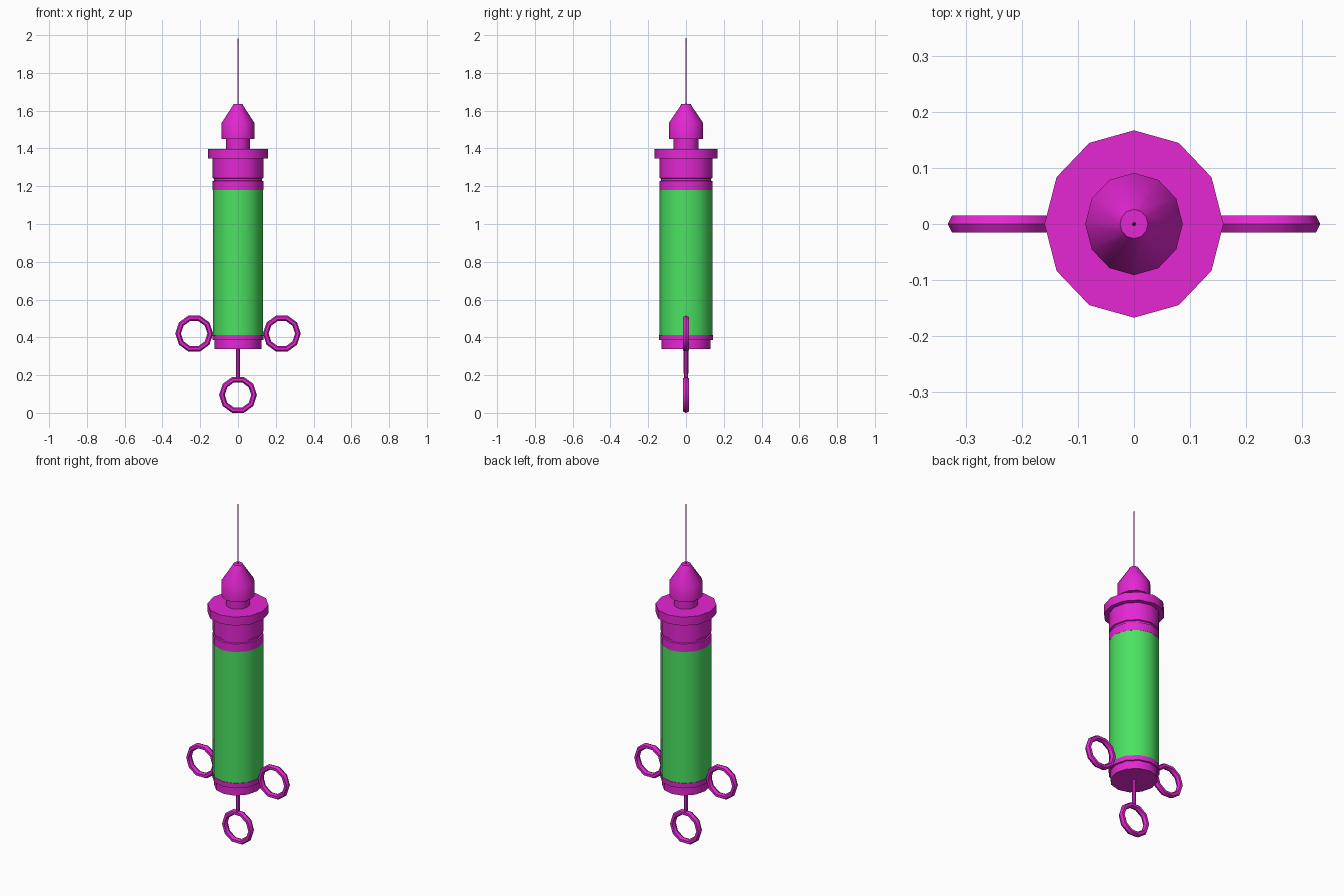
import bpy, bmesh
from math import radians, pi, cos, sin

if "Cube" in bpy.data.objects:
    bpy.data.objects.remove(bpy.data.objects["Cube"], do_unlink=True)

SQUASH = 0.955  # the barrel is slightly narrower in x than in y


def material(name, rgb):
    m = bpy.data.materials.new(name)
    m.use_nodes = True
    m.diffuse_color = (*rgb, 1)
    m.node_tree.nodes["Principled BSDF"].inputs["Base Color"].default_value = (*rgb, 1)
    return m


magenta = material("magenta", (0.78, 0.02, 0.65))
green = material("green", (0.07, 0.76, 0.12))


def finish(obj, mat):
    obj.data.materials.append(mat)
    bpy.ops.object.select_all(action="DESELECT")
    obj.select_set(True)
    bpy.context.view_layer.objects.active = obj
    bpy.ops.object.shade_smooth_by_angle(angle=radians(40))
    return obj


def lathe(name, profile, mat, sides=12):
    """Closed solid turned around z from (radius, height) points, bottom first."""
    bm = bmesh.new()
    rings = []
    for r, z in profile:
        rings.append([bm.verts.new((r * SQUASH * cos(2 * pi * i / sides),
                                    r * sin(2 * pi * i / sides), z)) for i in range(sides)])
    for a, b in zip(rings, rings[1:]):
        for i in range(sides):
            j = (i + 1) % sides
            bm.faces.new((a[i], a[j], b[j], b[i]))
    bm.faces.new(rings[0][::-1])
    bm.faces.new(rings[-1])
    mesh = bpy.data.meshes.new(name)
    bm.to_mesh(mesh)
    bm.free()
    obj = bpy.data.objects.new(name, mesh)
    bpy.context.collection.objects.link(obj)
    return finish(obj, mat)


def finger_ring(name, x, z):
    bpy.ops.mesh.primitive_torus_add(major_segments=10, minor_segments=6,
                                     major_radius=0.085, minor_radius=0.015,
                                     location=(x, 0, z), rotation=(pi / 2, 0, 0))
    obj = bpy.context.object
    obj.name = name
    obj.scale.z = 1.2
    return finish(obj, magenta)


# Barrel and its collars
lathe("barrel", [(0.139, 0.41), (0.139, 1.18)], green)
lathe("base_cap", [(0.131, 0.337), (0.131, 0.385), (0.142, 0.385), (0.142, 0.413)], magenta)
lathe("top_collar", [(0.14, 1.18), (0.14, 1.227), (0.133, 1.23), (0.133, 1.24),
                     (0.14, 1.243), (0.14, 1.347), (0.167, 1.347), (0.167, 1.397)], magenta)

# Nozzle and needle
lathe("neck", [(0.066, 1.39), (0.066, 1.455)], magenta)
lathe("nozzle", [(0.091, 1.45), (0.091, 1.535), (0.03, 1.625), (0.026, 1.634)], magenta)
lathe("needle", [(0.004, 1.63), (0.003, 1.91), (0.001, 2.0)], magenta, 8)

# Plunger rod and finger rings
lathe("plunger_rod", [(0.009, 0.175), (0.012, 0.21), (0.012, 0.345)], magenta, 8)
finger_ring("plunger_ring", 0, 0.095)
for side, sign in (("left", 1), ("right", -1)):
    finger_ring(side + "_finger_ring", sign * 0.232, 0.42)
